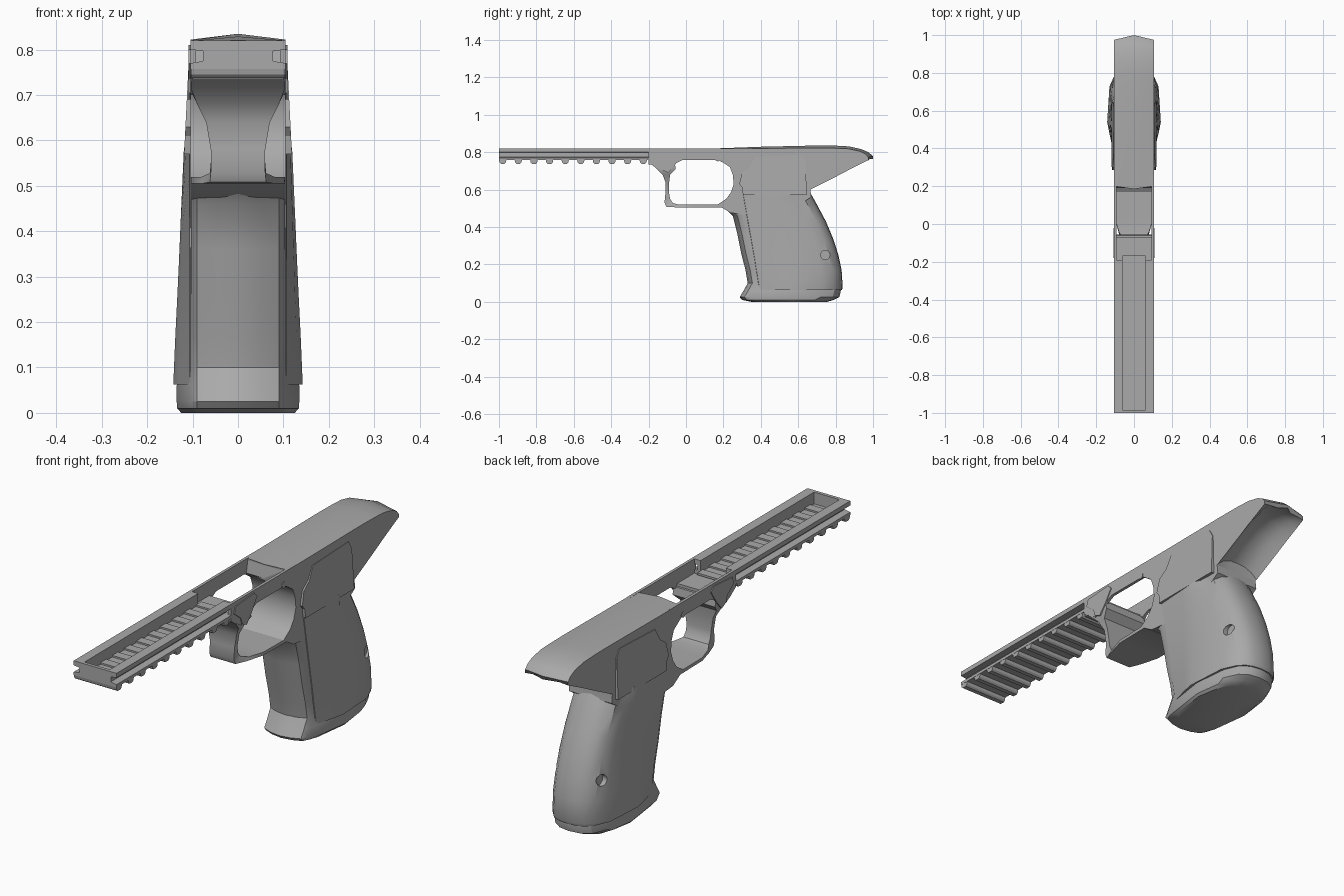
import bpy, bmesh, math

cube = bpy.data.objects.get("Cube")
if cube:
    bpy.data.objects.remove(cube, do_unlink=True)

grey = bpy.data.materials.new("plain_grey")
grey.use_nodes = True
grey.diffuse_color = (0.4, 0.4, 0.4, 1)
grey.node_tree.nodes["Principled BSDF"].inputs["Base Color"].default_value = (0.4, 0.4, 0.4, 1)


def finish(name, bm, smooth=False):
    bmesh.ops.recalc_face_normals(bm, faces=bm.faces)
    mesh = bpy.data.meshes.new(name)
    bm.to_mesh(mesh)
    bm.free()
    ob = bpy.data.objects.new(name, mesh)
    bpy.context.collection.objects.link(ob)
    mesh.materials.append(grey)
    if smooth:
        bpy.ops.object.select_all(action='DESELECT')
        ob.select_set(True)
        bpy.context.view_layer.objects.active = ob
        bpy.ops.object.shade_smooth_by_angle(angle=math.radians(32))
    return ob


def loft(name, rings, smooth=False):
    """Skin closed rings of equal length and cap both ends."""
    bm = bmesh.new()
    rows = [[bm.verts.new(p) for p in ring] for ring in rings]
    n = len(rows[0])
    for a, b in zip(rows, rows[1:]):
        for i in range(n):
            j = (i + 1) % n
            bm.faces.new((a[i], a[j], b[j], b[i]))
    bm.faces.new(rows[0])
    bm.faces.new(rows[-1])
    return finish(name, bm, smooth)


def side_plate(name, outline, x0, outer, smooth=False):
    """Extrude a (y, z) outline from x0 to outer(z)."""
    return loft(name, [[(x0, y, z) for y, z in outline],
                       [(outer(z), y, z) for y, z in outline]], smooth)


def mirrored(half):
    """Close a half ring whose ends lie on the centre plane."""
    return half + [(-x, y, z) for x, y, z in half[-2:0:-1]]


def flip_copy(ob):
    mod = ob.modifiers.new("Mirror", 'MIRROR')
    mod.use_axis[0] = True


def box(name, x, y0, y1, z0, z1):
    return loft(name, [[(-x, y, z0), (x, y, z0), (x, y, z1), (-x, y, z1)] for y in (y0, y1)])


# Front rail with side grooves and an open top channel
right = [(0, .757), (.105, .757), (.105, .77), (.077, .775), (.077, .797), (.105, .80),
         (.105, .82), (.062, .82), (.062, .768), (0, .768)]
section = right + [(-x, z) for x, z in right[-2:0:-1]]
loft("rail", [[(x, y, z) for x, z in section] for y in (-1, -.19)])
box("rail_front_cap", .063, -1, -.985, .757, .82)

# Cross teeth under the rail and slats on the channel floor
tooth = [(-.02, .76), (-.017, .745), (-.01, .738), (.01, .738), (.017, .745), (.02, .76)]
for i in range(10):
    yc = -.98 + i * .0835
    loft("rail_tooth", [[(x, yc + dy, z) for dy, z in tooth] for x in (-.104, .104)])
    box("channel_slat", .062, yc + .022, yc + .062, .766, .775)

# Thin side walls around the open centre
wall = [(-.2, .82), (.26, .82), (.235, .72), (.18, .757), (-.02, .757),
        (-.055, .74), (-.13, .70), (-.2, .745)]
flip_copy(side_plate("side_wall", wall, .092, lambda z: .105))
box("centre_floor", .1, -.2, -.07, .735, .757)

# Shield plates and pins on the walls
shield = [(-.17, .80), (-.04, .81), (-.02, .79), (-.06, .73), (-.095, .69),
          (-.125, .705), (-.135, .735), (-.18, .77)]
flip_copy(side_plate("shield_plate", shield, .103, lambda z: .109))
pin = [(.17 + .014 * math.cos(a * math.pi / 8), .765 + .014 * math.sin(a * math.pi / 8))
       for a in range(16)]
flip_copy(side_plate("wall_pin", pin, .103, lambda z: .107))

# Finger guard: a strip between outer and inner curves, waisted at the front
guard = [  # outer y, z, inner y, z, half width
    (-.2, .745, -.06, .745, .104), (-.16, .715, -.055, .71, .104),
    (-.125, .68, -.085, .68, .09), (-.11, .64, -.09, .64, .07),
    (-.11, .58, -.09, .58, .06), (-.115, .53, -.085, .55, .06),
    (-.105, .508, -.07, .528, .062), (-.05, .505, -.04, .52, .08),
    (.03, .505, .03, .519, .102), (.19, .505, .17, .52, .105), (.24, .48, .23, .56, .105)]
loft("finger_guard", [[(-w, a, b), (w, a, b), (w, c, d), (-w, c, d)]
                      for a, b, c, d, w in guard], True)

# Solid rear frame above the grip
frame = [(.2, .81), (.19, .757), (.235, .72), (.25, .68), (.255, .63), (.24, .585), (.215, .55),
         (.17, .52), (.19, .505), (.24, .475), (.5, .45), (.67, .56), (.665, .6), (.665, .8)]
loft("rear_frame", [[(x, y, z) for y, z in frame] for x in (-.105, .105)], True)

# Ridged top cover ending in a tail with a scooped underside
cover = [  # y, bottom, side top, centre top, scoop, centre shift
    (.2, .75, .819, .821, 0, -.015), (.4, .70, .82, .829, 0, 0),
    (.665, .60, .822, .835, 0, 0), (.672, .603, .822, .835, .04, 0),
    (.73, .632, .822, .835, .06, 0), (.80, .668, .821, .835, .07, 0),
    (.87, .705, .818, .831, .065, 0), (.93, .735, .805, .817, .04, .005),
    (.96, .75, .79, .80, .022, .015), (.975, .757, .772, .779, .008, .025)]
loft("top_cover", [mirrored([(0, y + d, t), (.105, y, s), (.105, y, b), (.075, y, b + .6 * k),
                             (.035, y, b + .95 * k), (0, y + d, b + k)])
                   for y, b, s, t, k, d in cover], True)

# Grip core with flared base
core = [  # z, front y, back y, half width
    (.505, .205, .66, .105), (.46, .25, .685, .105), (.36, .275, .745, .108),
    (.26, .295, .785, .113), (.17, .318, .805, .12), (.10, .33, .82, .128),
    (.06, .308, .828, .135), (.025, .287, .82, .135), (.01, .30, .79, .134), (0, .35, .755, .125)]
loft("grip_core", [mirrored([(0, f, z), (.05, f + .008, z), (.09, f + .025, z), (.104, f + .055, z),
                             (w, .57, z), (w * .88, b - .1, z), (.09, b - .035, z),
                             (.05, b - .008, z), (0, b, z)])
                   for z, f, b, w in core], True)

# Outer grip shell wrapping around the back
shell = [(.062, .39, .832, .142), (.075, .388, .838, .142), (.17, .373, .832, .138),
         (.25, .36, .815, .134), (.335, .345, .788, .13), (.43, .328, .748, .126),
         (.52, .312, .70, .122), (.565, .304, .675, .12), (.585, .30, .662, .119)]
grip = loft("grip_shell", [mirrored([(0, f, z), (.1, f, z), (.107, f + .004, z),
                                     (.107 + (w - .107) * .7, f * .4 + .33, z), (w, .54, z),
                                     (w - .012, b - .11, z), (.103, b - .05, z),
                                     (.075, b - .018, z), (.04, b - .004, z), (0, b, z)])
                           for z, f, b, w in shell], True)

# Screw recess on both sides of the grip
hole = [(.745 + .025 * math.cos(a * math.pi / 10), .25 + .025 * math.sin(a * math.pi / 10))
        for a in range(20)]
for side in (-1, 1):
    cutter = side_plate("screw_hole_cutter", hole, side * .095, lambda z: side * .2)
    cutter.hide_render = True
    cutter.hide_viewport = True
    cutter.display_type = 'WIRE'
    cut = grip.modifiers.new("Screw hole", 'BOOLEAN')
    cut.operation = 'DIFFERENCE'
    cut.object = cutter

# Upper side panels continuing the grip shell
panel = [(.305, .57), (.30, .61), (.285, .63), (.30, .69), (.34, .72), (.37, .775),
         (.62, .785), (.64, .75), (.645, .57)]
flip_copy(side_plate("upper_grip_panel", panel, .1, lambda z: .108 + (.785 - z) * .05))
